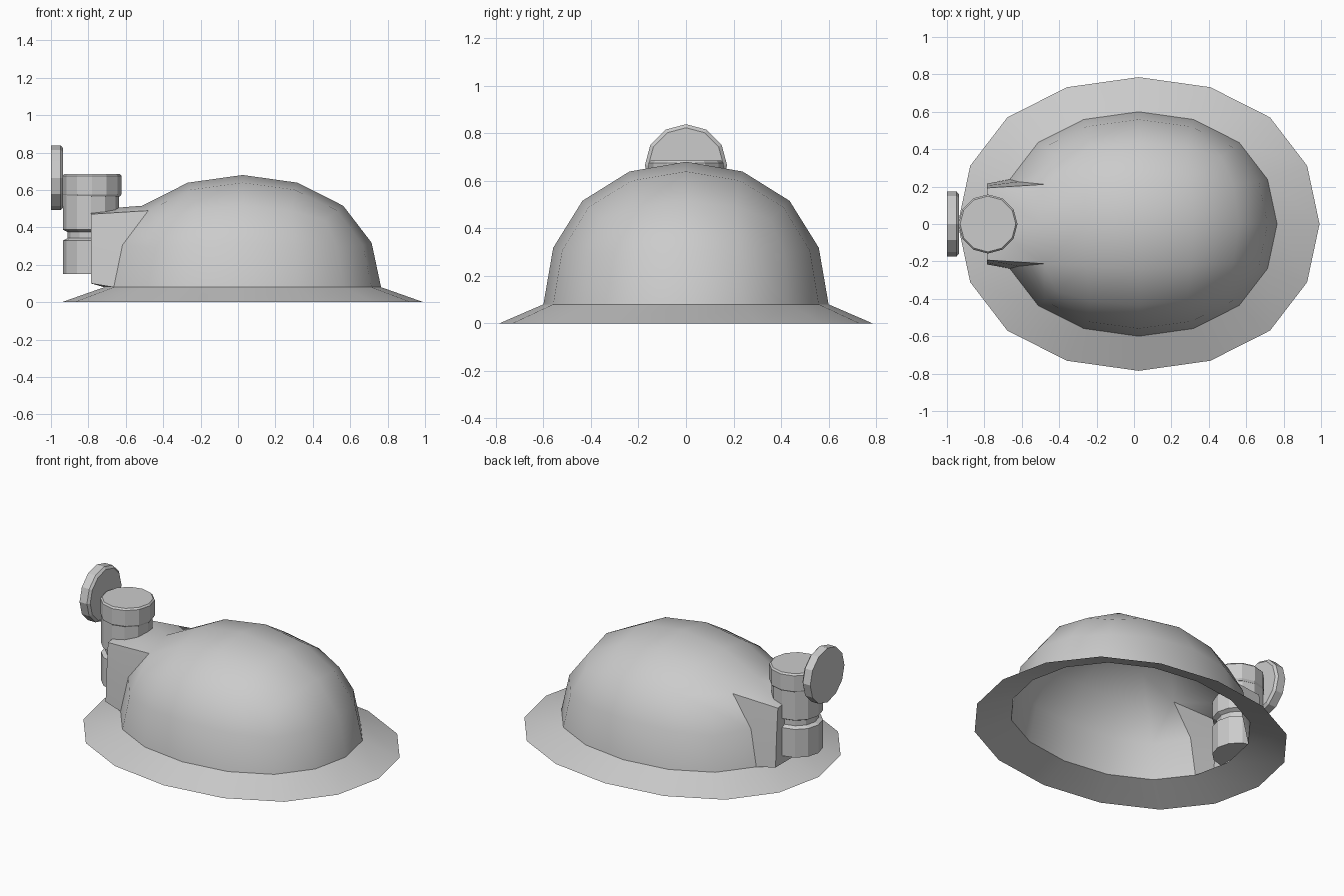
import bpy, bmesh
from math import cos, sin, pi, radians
from mathutils import Matrix, Vector

if "Cube" in bpy.data.objects:
    bpy.data.objects.remove(bpy.data.objects["Cube"])

CX = 0.025          # dome centre in x
RX, RY, H, Z0 = 0.74, 0.60, 0.60, 0.08


def finish(obj, bm, angle=None):
    bmesh.ops.recalc_face_normals(bm, faces=bm.faces)
    bm.to_mesh(obj.data)
    bm.free()
    if angle:
        bpy.ops.object.select_all(action='DESELECT')
        obj.select_set(True)
        bpy.context.view_layer.objects.active = obj
        bpy.ops.object.shade_smooth_by_angle(angle=radians(angle))


def lathe(name, profile, matrix, sides=12):
    """Closed faceted turning from (radius, height) pairs."""
    mesh = bpy.data.meshes.new(name)
    obj = bpy.data.objects.new(name, mesh)
    bpy.context.collection.objects.link(obj)
    bm = bmesh.new()
    rings = [[bm.verts.new((r * cos(2 * pi * i / sides), r * sin(2 * pi * i / sides), h))
              for i in range(sides)] for r, h in profile]
    for a, b in zip(rings, rings[1:]):
        for i in range(sides):
            j = (i + 1) % sides
            bm.faces.new((a[i], a[j], b[j], b[i]))
    bm.faces.new(rings[0])
    bm.faces.new(rings[-1])
    bm.transform(matrix)
    finish(obj, bm)
    return obj


# Helmet shell: upper half of a subdivided cube
bpy.ops.mesh.primitive_cube_add(size=2)
shell = bpy.context.object
shell.name = shell.data.name = "helmet_shell"
sub = shell.modifiers.new("round", 'SUBSURF')
sub.levels = 2
bpy.ops.object.modifier_apply(modifier="round")
bm = bmesh.new()
bm.from_mesh(shell.data)
ext = max(v.co.x for v in bm.verts)
for v in bm.verts:
    v.co /= ext
bmesh.ops.delete(bm, geom=[v for v in bm.verts if v.co.z < -0.01], context='VERTS')

# Faces at the lamp side, remembered before scaling
mount = []
for f in bm.faces:
    c = f.calc_center_median()
    if c.x < -0.5 and abs(c.y) < 0.35 and c.z < 0.7:
        mount.append(f)
for v in bm.verts:
    v.co = Vector((CX + RX * v.co.x, RY * v.co.y, Z0 + H * v.co.z))

# Flared brim
rim = [e for e in bm.edges if e.is_boundary]
res = bmesh.ops.extrude_edge_only(bm, edges=rim)
for v in res["geom"]:
    if isinstance(v, bmesh.types.BMVert):
        v.co = Vector((CX + (v.co.x - CX) * 0.967 / RX, v.co.y * 0.785 / RY, 0))

# Lamp mount: pull the remembered faces out to a flat plane
res = bmesh.ops.extrude_face_region(bm, geom=mount)
for v in res["geom"]:
    if isinstance(v, bmesh.types.BMVert):
        v.co = Vector((-0.785, v.co.y * 0.91, 0.10 + (v.co.z - Z0) * 0.905))
bmesh.ops.delete(bm, geom=[f for f in mount if f.is_valid], context='FACES')
finish(shell, bm, 30)

# Lamp canister with groove, and its cap
lathe("lamp_body",
      [(0.15, 0.15), (0.15, 0.33), (0.125, 0.342), (0.125, 0.375), (0.15, 0.388), (0.15, 0.58)],
      Matrix.Translation((-0.786, 0, 0)))
lathe("lamp_cap",
      [(0.15, 0.565), (0.158, 0.577), (0.158, 0.675), (0.149, 0.685)],
      Matrix.Translation((-0.781, 0, 0)))

# Reflector disc facing -x
lathe("lamp_disc",
      [(0.173, 0), (0.173, 0.052), (0.158, 0.065)],
      Matrix.Translation((-1.0, 0, 0.665)) @ Matrix.Rotation(pi / 2, 4, 'Y'))
